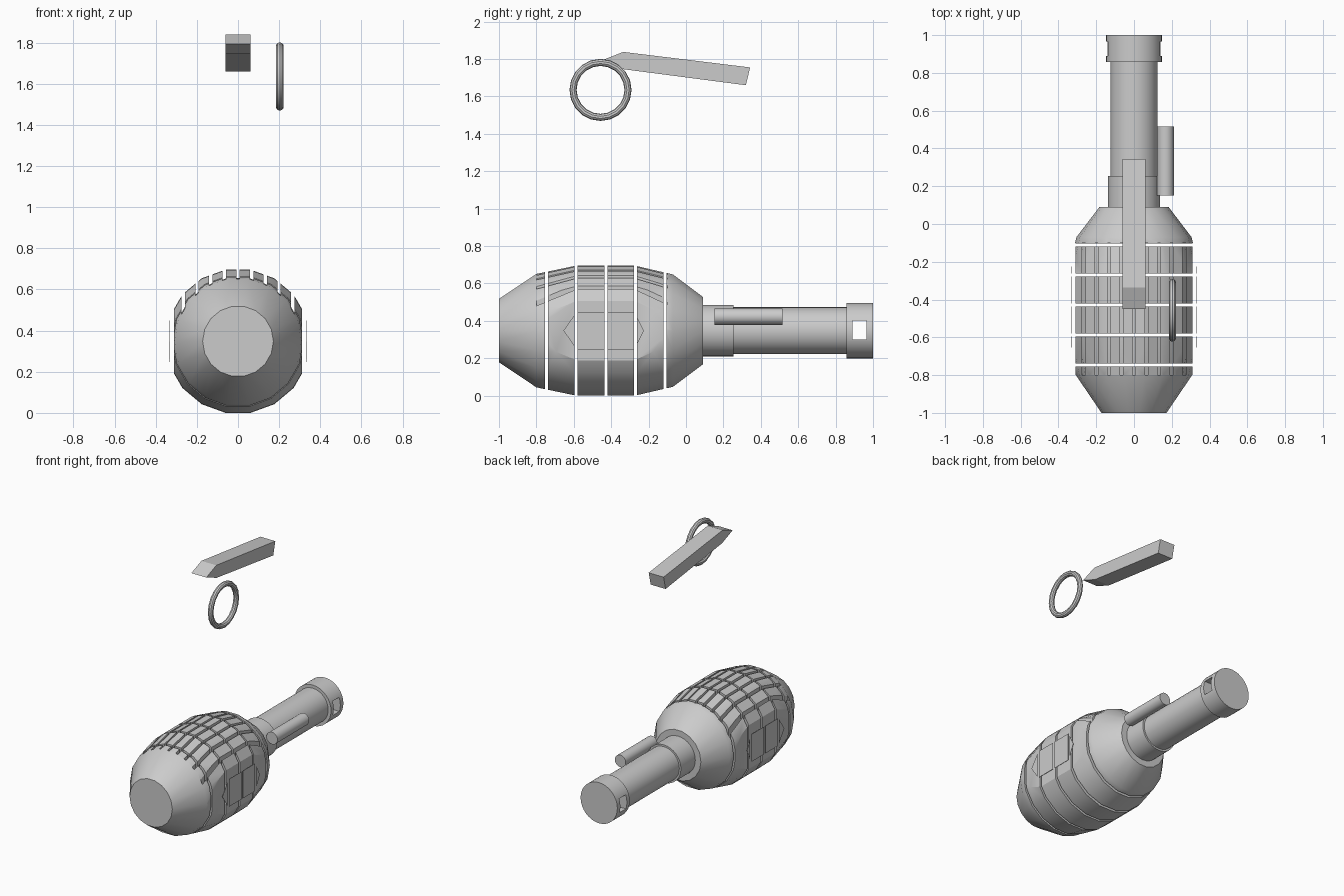
import bpy, bmesh, math
from mathutils import Matrix, Vector

if "Cube" in bpy.data.objects:
    bpy.data.objects.remove(bpy.data.objects["Cube"])

ZC = 0.348  # height of the long axis


def make(name, bm, smooth=True):
    bmesh.ops.recalc_face_normals(bm, faces=bm.faces)
    me = bpy.data.meshes.new(name)
    bm.to_mesh(me)
    bm.free()
    ob = bpy.data.objects.new(name, me)
    bpy.context.collection.objects.link(ob)
    if smooth:
        shade(ob)
    return ob


def shade(ob):
    bpy.ops.object.select_all(action='DESELECT')
    bpy.context.view_layer.objects.active = ob
    ob.select_set(True)
    bpy.ops.object.shade_smooth_by_angle(angle=math.radians(24))


def revolve(name, profile, n, x=0, z=ZC, smooth=True):
    """Closed solid of revolution along y from (y, radius) points."""
    bm = bmesh.new()
    rings = [[bm.verts.new((x + r * math.cos(2 * math.pi * i / n), y,
                            z + r * math.sin(2 * math.pi * i / n)))
              for i in range(n)] for y, r in profile]
    for a, b in zip(rings, rings[1:]):
        for i in range(n):
            j = (i + 1) % n
            bm.faces.new((a[i], a[j], b[j], b[i]))
    bm.faces.new(rings[0])
    bm.faces.new(rings[-1])
    return make(name, bm, smooth)


def boxes(name, spans):
    """Several boxes, each given as (x0, x1, y0, y1, z0, z1)."""
    bm = bmesh.new()
    for x0, x1, y0, y1, z0, z1 in spans:
        m = Matrix.Translation(((x0 + x1) / 2, (y0 + y1) / 2, (z0 + z1) / 2))
        m = m @ Matrix.Diagonal((x1 - x0, y1 - y0, z1 - z0, 1))
        bmesh.ops.create_cube(bm, size=1, matrix=m)
    return make(name, bm, False)


def subtract(ob, cutter):
    mod = ob.modifiers.new("cut", 'BOOLEAN')
    mod.operation, mod.solver, mod.object = 'DIFFERENCE', 'EXACT', cutter
    bpy.context.view_layer.update()
    dg = bpy.context.evaluated_depsgraph_get()
    me = bpy.data.meshes.new_from_object(ob.evaluated_get(dg))
    ob.modifiers.clear()
    ob.data = me
    bpy.data.objects.remove(cutter)


def extrude_x(name, pts, x0, x1):
    """Prism along x from (y, z) points."""
    bm = bmesh.new()
    f = bm.faces.new([bm.verts.new((x0, y, z)) for y, z in pts])
    g = bmesh.ops.extrude_face_region(bm, geom=[f])
    bmesh.ops.translate(bm, vec=Vector((x1 - x0, 0, 0)),
                        verts=[v for v in g['geom'] if isinstance(v, bmesh.types.BMVert)])
    return make(name, bm, False)


# Main body
body = revolve("body", [(-1, .172), (-.8, .308), (-.585, .3533), (-.275, .3533),
                        (-.07, .305), (.09, .183)], 18, smooth=False)

# Lengthwise grooves over the upper half, stopped by an inner core, plus side flats
slabs = [(i * .0665 - .008, i * .0665 + .008, -.8, -.1, .36, .75) for i in range(-4, 5)]
slabs += [(.31, .42, -.8, -.1, .1, .6), (-.42, -.31, -.8, -.1, .1, .6)]
grooves = boxes("groove_cutter", slabs)
core = revolve("groove_core", [(-.9, .22), (-.8, .275), (-.6, .309), (-.26, .309),
                               (-.08, .28), (0, .22)], 18, smooth=False)
subtract(grooves, core)
subtract(body, grooves)

# Ring slits that split the body into slices
SLITS = [-.747, -.587, -.428, -.27, -.112]
subtract(body, boxes("slit_cutter", [(-.6, .6, y - .008, y + .008, -.2, .9) for y in SLITS]))
shade(body)

# Thin side plates, split by the same slits
for side, name in ((-1, "left_side_plate"), (1, "right_side_plate")):
    x = .332 * side
    plate = extrude_x(name, [(-.655, ZC), (-.585, ZC + .1), (-.275, ZC + .1), (-.225, ZC),
                             (-.275, ZC - .1), (-.585, ZC - .1)], x - .001, x + .001)
    subtract(plate, boxes("plate_cutter",
                          [(-.6, .6, y - .008, y + .008, -.2, .9) for y in SLITS]))

# Neck tube, collar and end cap with a square through-hole
handle = revolve("handle", [(.09, .138), (.255, .138), (.255, .125), (.858, .125),
                            (.858, .148), (1, .148)], 32, smooth=False)
subtract(handle, boxes("hole_cutter", [(-.3, .3, .89, .965, .3, .402)]))
shade(handle)

# Side rod
revolve("side_rod", [(.152, .044), (.517, .044)], 24, x=.167, z=.423)

# Detached lever
extrude_x("lever", [(-.45, 1.793), (-.335, 1.838), (.343, 1.755), (.32, 1.66),
                    (-.33, 1.745)], -.06, .06)

# Detached pull ring
bpy.ops.mesh.primitive_torus_add(major_segments=20, minor_segments=10, major_radius=.147,
                                 minor_radius=.019, location=(.203, -.457, 1.635),
                                 rotation=(0, math.pi / 2, 0))
ring = bpy.context.object
ring.name = "pull_ring"
shade(ring)
